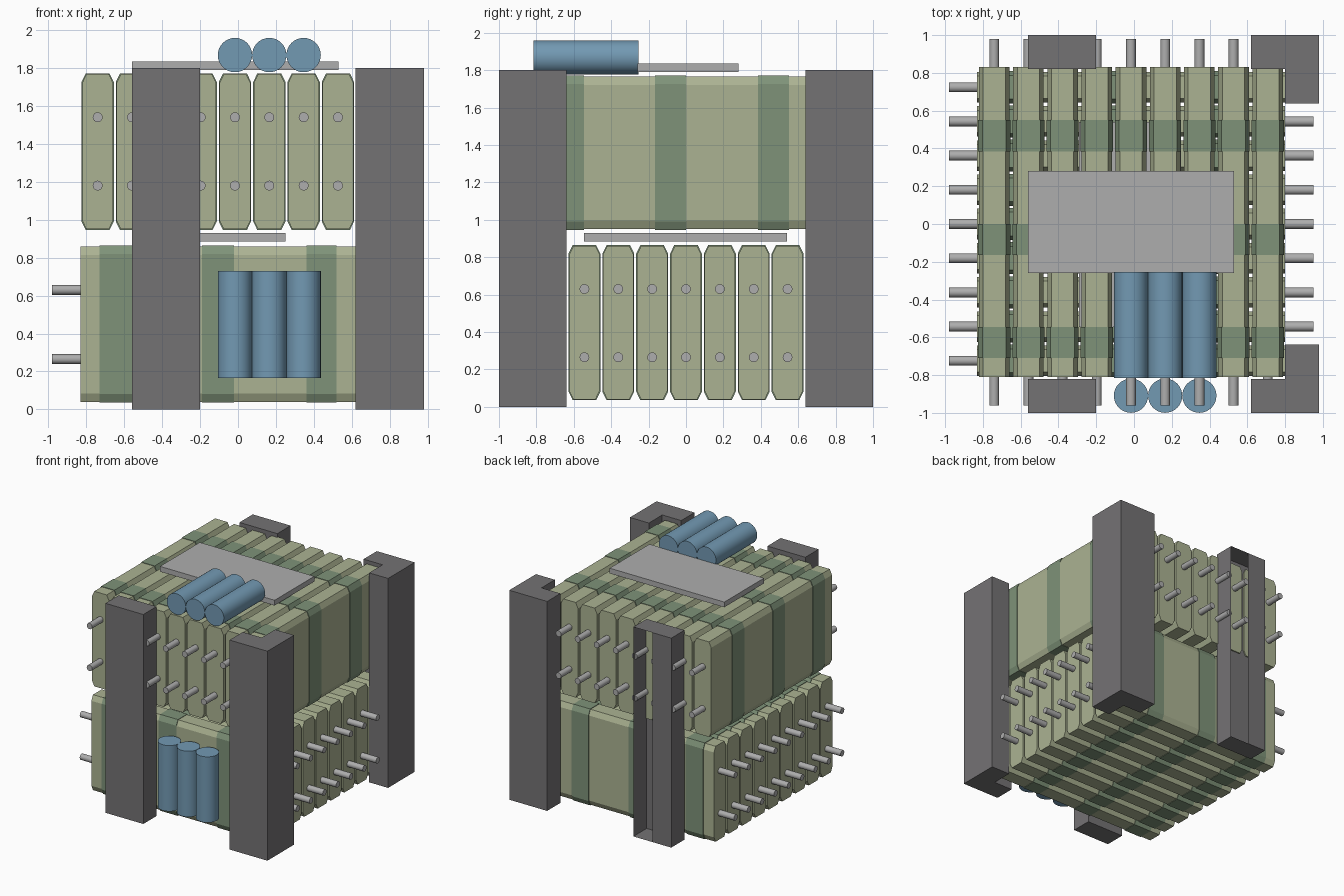
import bpy, bmesh, math
from mathutils import Matrix, Vector

if "Cube" in bpy.data.objects:
    bpy.data.objects.remove(bpy.data.objects["Cube"])


def mat(name, col):
    m = bpy.data.materials.new(name)
    m.diffuse_color = (*col, 1)
    m.use_nodes = True
    m.node_tree.nodes["Principled BSDF"].inputs["Base Color"].default_value = m.diffuse_color
    return m


KHAKI = mat("pale_khaki", (0.41, 0.45, 0.29))
GREEN = mat("dull_green", (0.21, 0.29, 0.19))
DARK = mat("dark_grey", (0.175, 0.17, 0.175))
METAL = mat("light_grey", (0.42, 0.42, 0.42))
BLUE = mat("steel_blue", (0.17, 0.32, 0.45))


def finish(name, bm, material, smooth=False):
    bmesh.ops.recalc_face_normals(bm, faces=bm.faces)
    me = bpy.data.meshes.new(name)
    bm.to_mesh(me)
    bm.free()
    me.materials.append(material)
    ob = bpy.data.objects.new(name, me)
    bpy.context.collection.objects.link(ob)
    if smooth:
        bpy.ops.object.select_all(action='DESELECT')
        bpy.context.view_layer.objects.active = ob
        ob.select_set(True)
        bpy.ops.object.shade_smooth_by_angle(angle=math.radians(40))
    return ob


def add_prism(bm, points, offset):
    """Closed prism from a polygon and an extrusion vector."""
    f = bm.faces.new([bm.verts.new(p) for p in points])
    r = bmesh.ops.extrude_face_region(bm, geom=[f])
    verts = [g for g in r['geom'] if isinstance(g, bmesh.types.BMVert)]
    bmesh.ops.translate(bm, verts=verts, vec=offset)


def add_rod(bm, a, b, radius, sides):
    a, b = Vector(a), Vector(b)
    rot = (b - a).to_track_quat('Z', 'Y').to_matrix().to_4x4()
    bmesh.ops.create_cone(bm, cap_ends=True, segments=sides, radius1=radius, radius2=radius,
                          depth=(b - a).length, matrix=Matrix.Translation((a + b) / 2) @ rot)


def box(name, x0, x1, y0, y1, z0, z1, material):
    bm = bmesh.new()
    add_prism(bm, [(x0, y0, z0), (x1, y0, z0), (x1, y1, z0), (x0, y1, z0)], (0, 0, z1 - z0))
    return finish(name, bm, material)


def slab(bm, axis, c, a, b, z0, z1, grow=0.0):
    """Chamfered slab running along axis from a to b, centred at c on the other axis."""
    w, cx, cz = 0.081 + grow, 0.022, 0.045
    z0, z1 = z0 - grow, z1 + grow
    prof = [(-w, z0 + cz), (-w + cx, z0), (w - cx, z0), (w, z0 + cz),
            (w, z1 - cz), (w - cx, z1), (-w + cx, z1), (-w, z1 - cz)]
    if axis == 'y':
        add_prism(bm, [(c + p, a, z) for p, z in prof], (0, b - a, 0))
    else:
        add_prism(bm, [(a, c + p, z) for p, z in prof], (b - a, 0, 0))


# Two crossed layers of nine slabs, each with stripe bands and a pair of rods
PITCH = 0.181
layers = [
    # name, axis, first centre, slab span, rod span, z range, rod heights, bands
    ("lower", 'x', -4 * PITCH, (-0.83, 0.80), (-0.98, 0.95), (0.04, 0.86), (0.265, 0.63),
     [(-0.73, -0.56), (-0.19, -0.02), (0.36, 0.52)]),
    ("upper", 'y', -0.74, (-0.81, 0.83), (-0.96, 0.98), (0.95, 1.767), (1.18, 1.54),
     [(-0.71, -0.545), (-0.165, 0.0), (0.385, 0.55)]),
]
for name, axis, first, span, rods, zs, rod_z, bands in layers:
    for i in range(9):
        c = first + i * PITCH
        bm = bmesh.new()
        slab(bm, axis, c, *span, *zs)
        finish(f"{name}_slab_{i + 1}", bm, KHAKI)
        bm = bmesh.new()
        for a, b in bands:
            slab(bm, axis, c, a, b, *zs, grow=0.004)
        finish(f"{name}_bands_{i + 1}", bm, GREEN)
        bm = bmesh.new()
        for z in rod_z:
            ends = [(r, c, z) if axis == 'x' else (c, r, z) for r in rods]
            add_rod(bm, *ends, 0.026, 16)
        finish(f"{name}_rods_{i + 1}", bm, METAL, True)

# Flat spacer plates between and on top of the layers
box("middle_plate", -0.29, 0.25, -0.545, 0.54, 0.885, 0.93, METAL)
box("top_plate", -0.56, 0.53, -0.26, 0.28, 1.79, 1.835, METAL)

# Three cylinders lying on top and three standing at the front
for i, x in enumerate((-0.016, 0.165, 0.346)):
    bm = bmesh.new()
    add_rod(bm, (x, -0.815, 1.868), (x, -0.255, 1.868), 0.0905, 32)
    finish(f"top_cylinder_{i + 1}", bm, BLUE, True)
    bm = bmesh.new()
    add_rod(bm, (x, -0.909, 0.165), (x, -0.909, 0.73), 0.0905, 32)
    finish(f"front_cylinder_{i + 1}", bm, BLUE, True)

# L-shaped corner posts on the right
for name, s in (("front", -1), ("back", 1)):
    bm = bmesh.new()
    add_prism(bm, [(x, s * y, 0) for x, y in ((0.62, 1), (0.98, 1), (0.98, 0.638),
                                              (0.80, 0.638), (0.80, 0.82), (0.62, 0.82))],
              (0, 0, 1.8))
    finish(f"{name}_right_post", bm, DARK)

# Left posts: front is solid, back is a hollow box with half its outer face open
box("front_left_post", -0.56, -0.20, -1.0, -0.82, 0, 1.8, DARK)
bm = bmesh.new()
add_prism(bm, [(-0.56, 0.82, 0), (-0.20, 0.82, 0), (-0.20, 1, 0), (-0.38, 1, 0), (-0.56, 1, 0)],
          (0, 0, 1.8))
gap = [f for f in bm.faces if all(v.co.y > 0.99 and v.co.x > -0.39 for v in f.verts)]
bmesh.ops.delete(bm, geom=gap, context='FACES_ONLY')
finish("back_left_post", bm, DARK)
